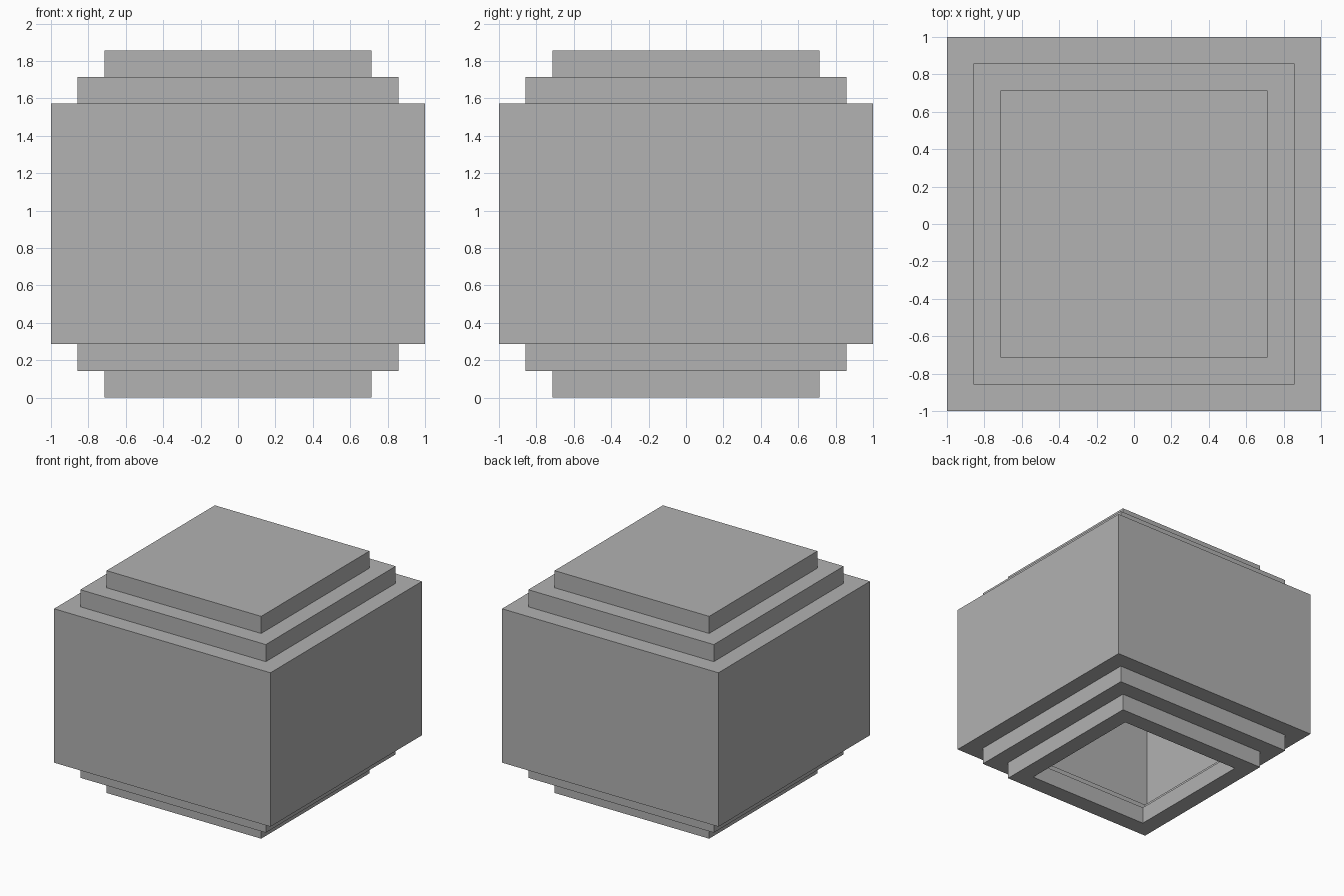
import bpy
import bmesh

cube = bpy.data.objects.get("Cube")
if cube:
    bpy.data.objects.remove(cube, do_unlink=True)

UNIT = 1 / 7  # step size of the tiers

grey = bpy.data.materials.new("plain grey")
grey.use_nodes = True
colour = (0.445, 0.445, 0.445, 1)
grey.diffuse_color = colour
grey.node_tree.nodes["Principled BSDF"].inputs["Base Color"].default_value = colour


def square_ring(bm, half, z):
    h = half * UNIT
    return [bm.verts.new((x * h, y * h, z * UNIT))
            for x, y in ((-1, -1), (1, -1), (1, 1), (-1, 1))]


# Tier profile as (half width, height): outside from the top down, then inside up
outside = [(5, 13), (5, 12), (6, 12), (6, 11), (7, 11),
           (7, 2), (6, 2), (6, 1), (5, 1), (5, 0)]
inside = [(4, 0), (4, 1), (5, 1), (5, 2), (6, 2), (6, 11), (5, 11), (5, 12)]

# Hollow stepped shell, open underneath
bm = bmesh.new()
rings = [square_ring(bm, half, z) for half, z in outside + inside]
for upper, lower in zip(rings, rings[1:]):
    for i in range(4):
        j = (i + 1) % 4
        bm.faces.new((upper[i], lower[i], lower[j], upper[j]))

# Lid top and cavity ceiling
bm.faces.new(rings[0])
bm.faces.new(rings[-1][::-1])
bmesh.ops.recalc_face_normals(bm, faces=bm.faces[:])

mesh = bpy.data.meshes.new("stepped_shell")
bm.to_mesh(mesh)
bm.free()
mesh.materials.append(grey)
shell = bpy.data.objects.new("stepped_shell", mesh)
bpy.context.collection.objects.link(shell)
